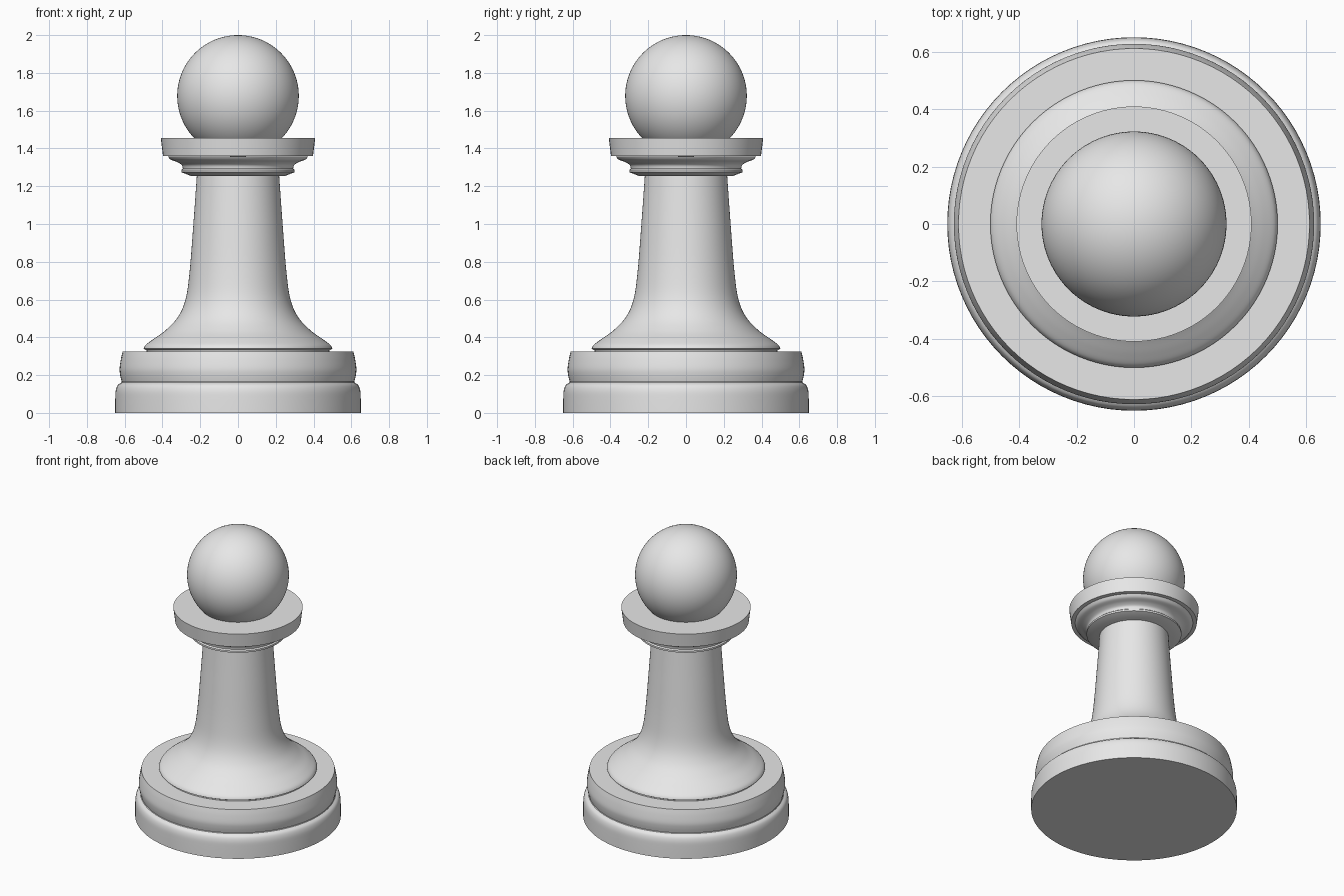
import bpy
import bmesh
import math

SEGMENTS = 96

cube = bpy.data.objects.get("Cube")
if cube:
    bpy.data.objects.remove(cube, do_unlink=True)

# One plain grey finish
grey = bpy.data.materials.new("light_grey")
grey.use_nodes = True
grey.diffuse_color = (0.8, 0.8, 0.8, 1)
grey.node_tree.nodes["Principled BSDF"].inputs["Base Color"].default_value = (0.8, 0.8, 0.8, 1)


def finish(name, bm):
    bmesh.ops.recalc_face_normals(bm, faces=bm.faces)
    mesh = bpy.data.meshes.new(name)
    bm.to_mesh(mesh)
    bm.free()
    mesh.materials.append(grey)
    obj = bpy.data.objects.new(name, mesh)
    bpy.context.collection.objects.link(obj)
    bpy.ops.object.select_all(action='DESELECT')
    obj.select_set(True)
    bpy.context.view_layer.objects.active = obj
    bpy.ops.object.shade_smooth_by_angle(angle=math.radians(35))
    return obj


def smooth_path(points, steps=6):
    """Catmull-Rom curve through the given radius/height points."""
    pts = [points[0]] + points + [points[-1]]
    path = []
    for a, b, c, d in zip(pts, pts[1:], pts[2:], pts[3:]):
        for i in range(steps):
            t = i / steps
            path.append(tuple(
                0.5 * (2 * q + (r - p) * t + (2 * p - 5 * q + 4 * r - s) * t ** 2
                       + (3 * q - p - 3 * r + s) * t ** 3)
                for p, q, r, s in zip(a, b, c, d)))
    return path + [points[-1]]


def lathe(name, profile):
    """Turn a radius/height profile around z, with flat end caps."""
    bm = bmesh.new()
    rings = []
    for r, z in profile:
        rings.append([bm.verts.new((r * math.cos(a), r * math.sin(a), z))
                      for a in (math.tau * i / SEGMENTS for i in range(SEGMENTS))])
    for low, high in zip(rings, rings[1:]):
        for i in range(SEGMENTS):
            j = (i + 1) % SEGMENTS
            bm.faces.new((low[i], low[j], high[j], high[i]))
    bm.faces.new(rings[0])
    bm.faces.new(rings[-1])
    return finish(name, bm)


# Stepped base: rounded foot, shallow waist and swelling upper band
foot = smooth_path([(0.65, 0.07), (0.648, 0.115), (0.638, 0.145), (0.618, 0.16)])
band = smooth_path([(0.616, 0.165), (0.624, 0.2), (0.627, 0.235), (0.62, 0.285), (0.611, 0.325)])
lathe("base", [(0.65, 0)] + foot + band)

# Flared stem with a thin lip where it meets the base
stem = smooth_path([(0.5, 0.34), (0.488, 0.36), (0.452, 0.388), (0.386, 0.435),
                    (0.32, 0.505), (0.278, 0.6), (0.256, 0.75),
                    (0.234, 1.03), (0.217, 1.27)])
lathe("stem", [(0.485, 0.31), (0.485, 0.332)] + stem)

# Moulded collar under a flat disc
cove = smooth_path([(0.292, 1.293), (0.298, 1.312), (0.32, 1.327), (0.355, 1.34), (0.372, 1.358)])
lathe("collar_moulding", [(0.25, 1.255), (0.3, 1.274), (0.3, 1.286)] + cove)
lathe("collar_disc", [(0.397, 1.36), (0.409, 1.455)])

# Round head
bm = bmesh.new()
bmesh.ops.create_uvsphere(bm, u_segments=SEGMENTS, v_segments=48, radius=0.322)
head = finish("head", bm)
head.location.z = 2 - 0.322
